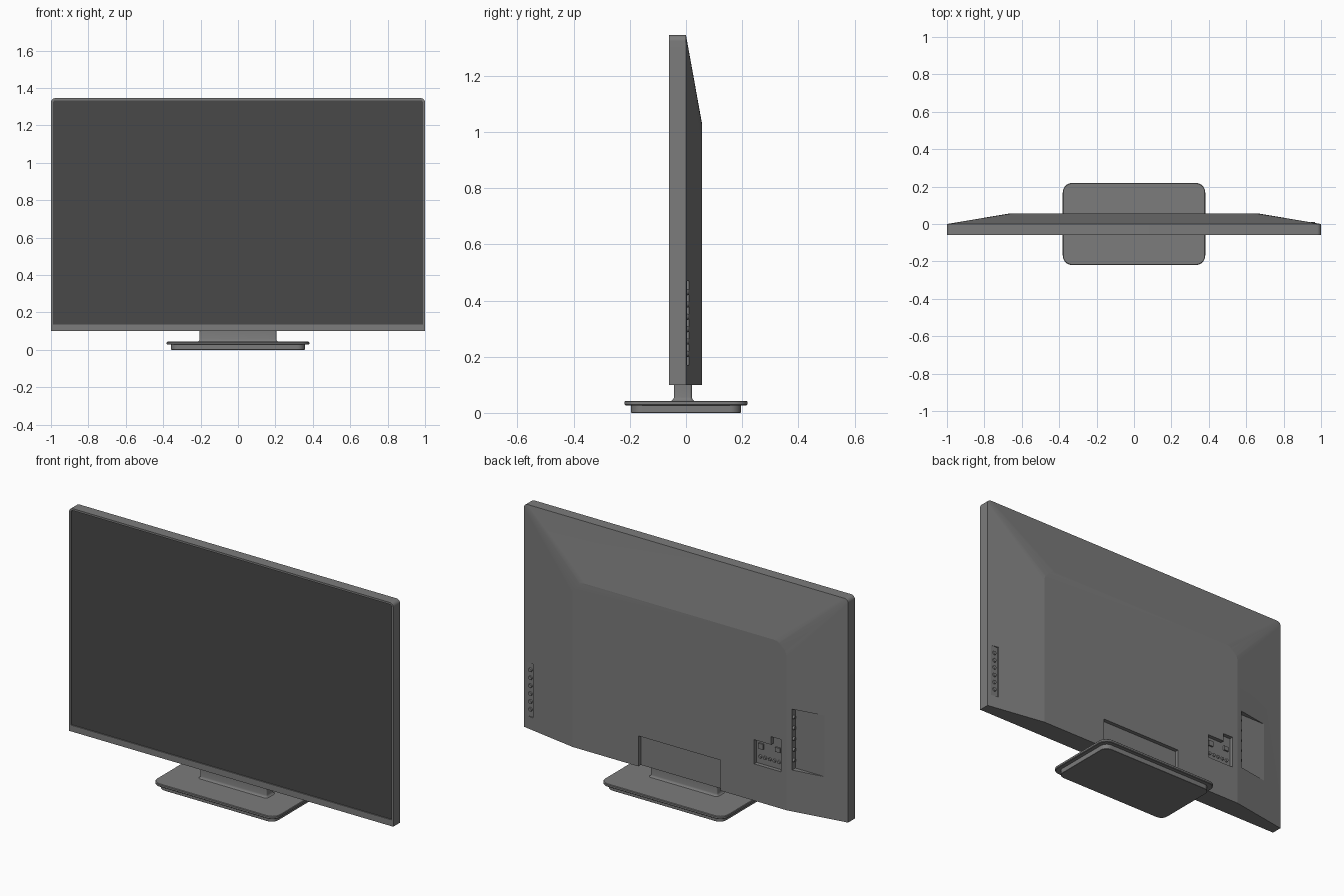
import bpy, bmesh, math
from mathutils import Matrix, Vector

if "Cube" in bpy.data.objects:
    bpy.data.objects.remove(bpy.data.objects["Cube"])


def material(name, v):
    m = bpy.data.materials.new(name)
    m.diffuse_color = (v, v, v, 1)
    m.use_nodes = True
    m.node_tree.nodes["Principled BSDF"].inputs["Base Color"].default_value = m.diffuse_color
    return m


GREY = material("casing grey", 0.2)
DARK = material("screen dark grey", 0.065)


def finish(bm, name, mats=(GREY,)):
    bmesh.ops.recalc_face_normals(bm, faces=bm.faces[:])
    me = bpy.data.meshes.new(name)
    bm.to_mesh(me)
    bm.free()
    ob = bpy.data.objects.new(name, me)
    bpy.context.collection.objects.link(ob)
    for m in mats:
        me.materials.append(m)
    return ob


def smooth(ob, deg):
    bpy.ops.object.select_all(action='DESELECT')
    ob.select_set(True)
    bpy.context.view_layer.objects.active = ob
    bpy.ops.object.shade_smooth_by_angle(angle=math.radians(deg))


def loft(bm, rings):
    """Skin a list of equal-length point rings and cap both ends."""
    vs = [[bm.verts.new(p) for p in r] for r in rings]
    n = len(vs[0])
    for a, b in zip(vs, vs[1:]):
        for i in range(n):
            j = (i + 1) % n
            bm.faces.new((a[i], a[j], b[j], b[i]))
    return bm.faces.new(vs[0]), bm.faces.new(vs[-1])


def panel_ring(hx, z0, z1, r, y, seg=16):
    """Upright outline with square bottom and rounded top corners."""
    pts = [(-hx, y, z0), (hx, y, z0)]
    for s, start in ((1, 0), (-1, 90)):
        for k in range(seg + 1):
            a = math.radians(start + 90 * k / seg)
            pts.append((s * (hx - r) + r * math.cos(a), y, z1 - r + r * math.sin(a)))
    return pts


def plan_ring(hx, hy, r, z, cy=0, seg=8):
    """Flat rounded rectangle."""
    pts = []
    for q, (sx, sy) in enumerate(((1, 1), (-1, 1), (-1, -1), (1, -1))):
        for k in range(seg + 1):
            a = math.radians(90 * (q + k / seg))
            pts.append((sx * (hx - r) + r * math.cos(a), cy + sy * (hy - r) + r * math.sin(a), z))
    return pts


def box(name, x0, x1, y0, y1, z0, z1):
    bm = bmesh.new()
    loft(bm, [[(x0, y0, z), (x1, y0, z), (x1, y1, z), (x0, y1, z)] for z in (z0, z1)])
    return finish(bm, name)


def prism(name, outline, y0, y1):
    bm = bmesh.new()
    loft(bm, [[(x, y, z) for x, z in outline] for y in (y0, y1)])
    return finish(bm, name)


def studs(name, places, axis, r, h):
    """Short round pegs pointing along the given axis."""
    bm = bmesh.new()
    rot = Vector((0, 0, 1)).rotation_difference(Vector(axis)).to_matrix().to_4x4()
    for p in places:
        bmesh.ops.create_cone(bm, cap_ends=True, segments=16, radius1=r, radius2=r * 0.8,
                              depth=h, matrix=Matrix.Translation(p) @ rot)
    smooth(finish(bm, name), 40)


# Casing: recessed screen, bezel, straight sides, sloped back
bm = bmesh.new()
screen, back = loft(bm, [
    panel_ring(0.988, 0.135, 1.334, 0.010, -0.054),
    panel_ring(0.988, 0.135, 1.334, 0.010, -0.060),
    panel_ring(1.0, 0.10, 1.345, 0.022, -0.060),
    panel_ring(1.0, 0.10, 1.345, 0.022, 0.0),
    panel_ring(0.66, 0.10, 1.03, 0.08, 0.057)])
screen.material_index = 1
casing = finish(bm, "casing", (GREY, DARK))

# Recesses in the back: stand mount, side sockets, rear sockets, buttons
cutters = [
    box("mount_cutter", -0.254, 0.254, 0.035, 0.2, 0.0, 0.27),
    box("side_socket_cutter", -0.9, -0.69, 0.022, 0.2, 0.33, 0.67),
    prism("rear_socket_cutter", [(-0.46, 0.305), (-0.625, 0.305), (-0.625, 0.485), (-0.565, 0.485),
                                 (-0.565, 0.44), (-0.46, 0.44)], 0.035, 0.2),
    box("button_cutter", 0.935, 0.99, 0.0035, 0.2, 0.17, 0.47)]
bpy.context.view_layer.objects.active = casing
for c in cutters:
    mod = casing.modifiers.new(c.name, 'BOOLEAN')
    mod.operation = 'DIFFERENCE'
    mod.solver = 'EXACT'
    mod.object = c
    bpy.ops.object.modifier_apply(modifier=mod.name)
    bpy.data.objects.remove(c)
smooth(casing, 7)

# Buttons and sockets
studs("control_buttons", [(0.957, 0.006, 0.21 + 0.044 * i) for i in range(6)], (0, 1, 0), 0.012, 0.008)
studs("side_sockets", [(-0.694, 0.037, 0.38 + 0.06 * i) for i in range(5)], (-1, 0, 0), 0.011, 0.012)
studs("rear_sockets", [(-0.485 - 0.029 * i, 0.038, 0.345) for i in range(5)], (0, 1, 0), 0.010, 0.01)
box("rear_port_left", -0.505, -0.475, 0.03, 0.044, 0.39, 0.42)
box("rear_port_right", -0.61, -0.58, 0.03, 0.044, 0.40, 0.425)

# Stand neck with a flared foot
bm = bmesh.new()
loft(bm, [plan_ring(0.205 + f, 0.032 + f, 0.008 + f, z, -0.011)
          for z, f in ((0.040, 0.014), (0.044, 0.007), (0.049, 0.002), (0.056, 0), (0.105, 0))])
smooth(finish(bm, "stand_neck"), 40)

# Base: wide plate on a slightly smaller foot
for name, hx, hy, r, z0, z1, e in (("base_plate", 0.381, 0.219, 0.05, 0.027, 0.043, 0.003),
                                   ("base_foot", 0.357, 0.195, 0.04, 0.0, 0.028, 0.001)):
    bm = bmesh.new()
    loft(bm, [plan_ring(hx - e, hy - e, r - e, z0), plan_ring(hx, hy, r, z0 + e),
              plan_ring(hx, hy, r, z1 - e), plan_ring(hx - e, hy - e, r - e, z1)])
    smooth(finish(bm, name), 30)
